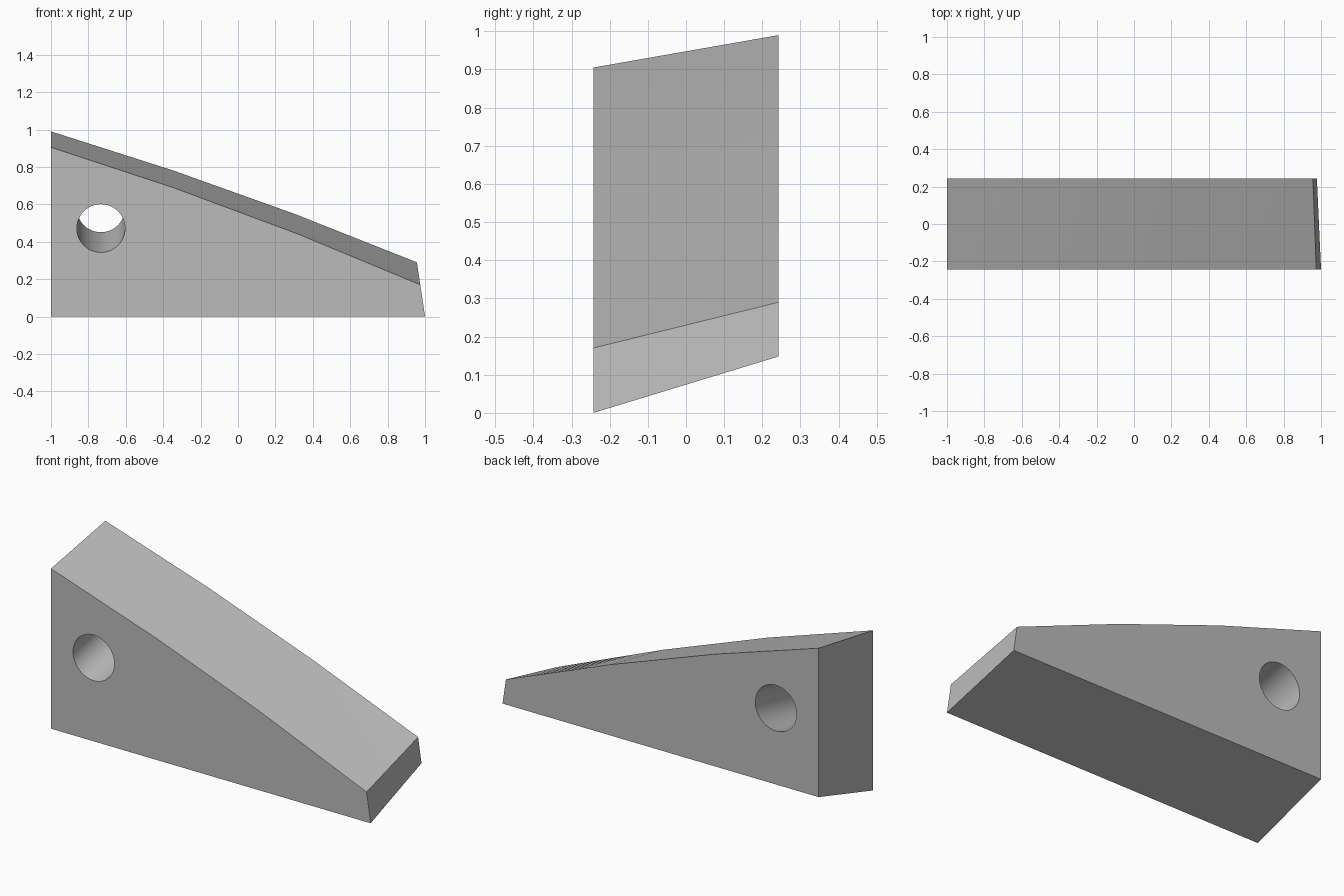
import bpy, bmesh, math
from mathutils import Vector

default = bpy.data.objects.get("Cube")
if default:
    bpy.data.objects.remove(default, do_unlink=True)

HALF_DEPTH = 0.243
HOLE_X, HOLE_Z, HOLE_R = -0.733, 0.526, 0.129
HOLE_RISE = 0.108      # rise of the hole from front face to back face
SECTIONS = 8

grey = bpy.data.materials.new("plain_grey")
grey.use_nodes = True
colour = (0.5, 0.5, 0.5, 1)
grey.diffuse_color = colour
grey.node_tree.nodes["Principled BSDF"].inputs["Base Color"].default_value = colour


def loft(name, rings):
    """Solid through a row of matching closed outlines."""
    bm = bmesh.new()
    rows = [[bm.verts.new(p) for p in ring] for ring in rings]
    for a, b in zip(rows, rows[1:]):
        for i in range(len(a)):
            j = (i + 1) % len(a)
            bm.faces.new((a[i], a[j], b[j], b[i]))
    bm.faces.new(rows[0])
    bm.faces.new(rows[-1])
    bmesh.ops.recalc_face_normals(bm, faces=bm.faces)
    mesh = bpy.data.meshes.new(name)
    bm.to_mesh(mesh)
    bm.free()
    mesh.materials.append(grey)
    obj = bpy.data.objects.new(name, mesh)
    bpy.context.collection.objects.link(obj)
    return obj


def outline(y, base, tall, short, bulge):
    """Side profile: flat base, leaning short end, crowned three-part slope."""
    tip = 1 - 0.15 * short
    pts = [(-1, base), (1 - 0.15 * base, base)]
    for i in range(4):
        t = i / 3
        lift = bulge if i in (1, 2) else 0
        pts.append((tip + (-1 - tip) * t, short + (tall - short) * t + lift))
    return [Vector((x, y, z)) for x, z in pts]


# Wedge body, blended from the front profile to the raised back profile
front = outline(-HALF_DEPTH, 0, 0.905, 0.17, 0.028)
back = outline(HALF_DEPTH, 0.148, 0.99, 0.29, 0.025)
wedge = loft("wedge_body", [[p.lerp(q, s / SECTIONS) for p, q in zip(front, back)]
                            for s in range(SECTIONS + 1)])


# Slanted round hole
def circle(y):
    z = HOLE_Z + HOLE_RISE * y / (2 * HALF_DEPTH)
    angles = [math.tau * i / 48 for i in range(48)]
    return [(HOLE_X + HOLE_R * math.cos(a), y, z + HOLE_R * math.sin(a)) for a in angles]


cutter = loft("hole_cutter", [circle(-0.4), circle(0.4)])
cutter.hide_render = True
cut = wedge.modifiers.new("hole", "BOOLEAN")
cut.operation = "DIFFERENCE"
cut.solver = "EXACT"
cut.object = cutter

bpy.ops.object.select_all(action="DESELECT")
wedge.select_set(True)
bpy.context.view_layer.objects.active = wedge
bpy.ops.object.modifier_apply(modifier=cut.name)
bpy.data.objects.remove(cutter, do_unlink=True)
bpy.ops.object.shade_smooth_by_angle(angle=math.radians(20))
